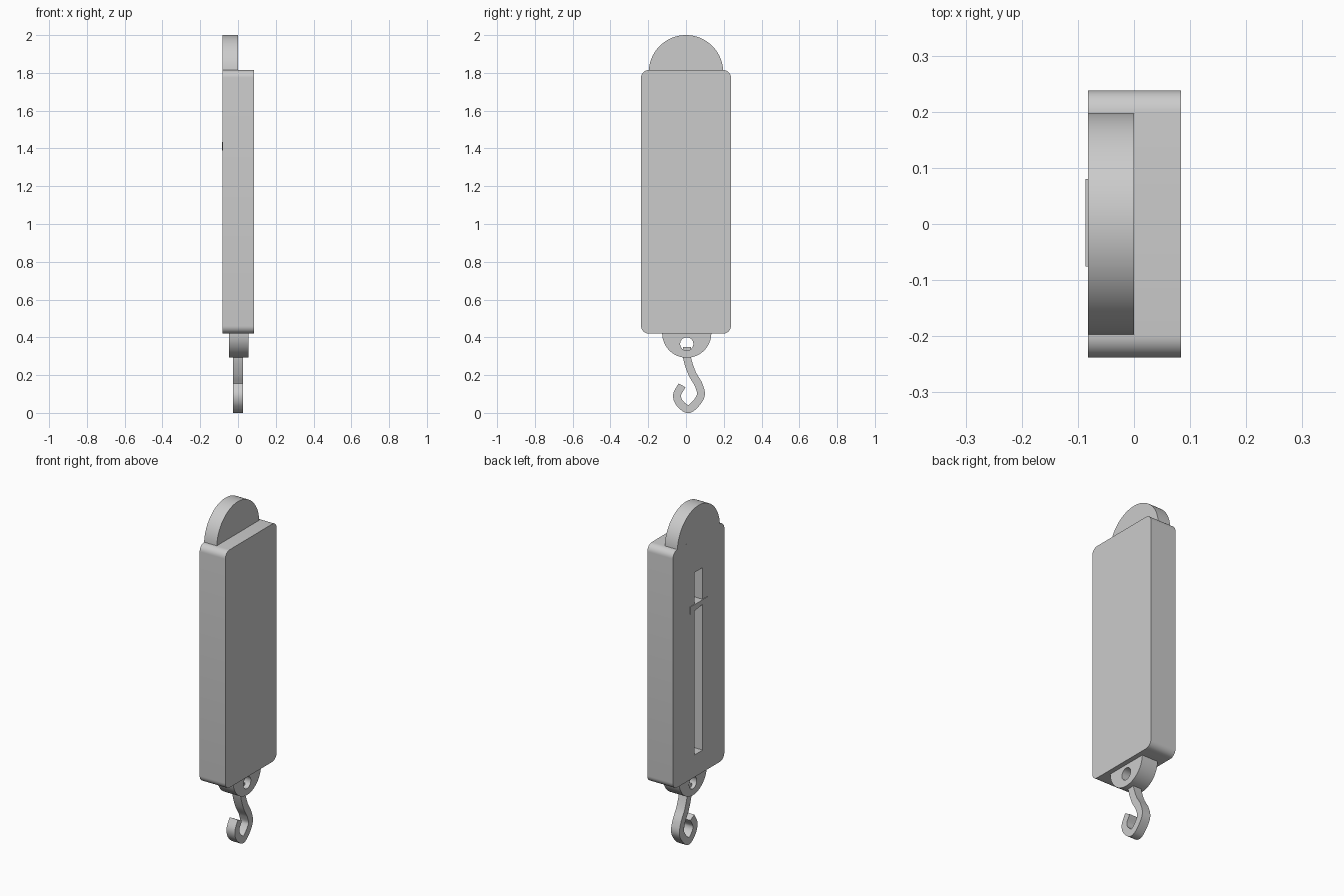
import bpy
import bmesh
from math import pi, sin, cos, radians
from mathutils import Vector

default = bpy.data.objects.get("Cube")
if default:
    bpy.data.objects.remove(default, do_unlink=True)

grey = bpy.data.materials.new("plain grey")
grey.use_nodes = True
COLOUR = (0.6, 0.6, 0.6, 1)
grey.diffuse_color = COLOUR
grey.node_tree.nodes["Principled BSDF"].inputs["Base Color"].default_value = COLOUR

BACK, FACE = 0.084, -0.082      # flat back and slotted face of the case
TOP, BOTTOM = 1.815, 0.42


def prism(name, outline, x0, x1):
    """Extrude a (y, z) outline along x."""
    bm = bmesh.new()
    base = bm.faces.new([bm.verts.new((x0, y, z)) for y, z in outline])
    grown = bmesh.ops.extrude_face_region(bm, geom=[base])["geom"]
    moved = [v for v in grown if isinstance(v, bmesh.types.BMVert)]
    bmesh.ops.translate(bm, verts=moved, vec=(x1 - x0, 0, 0))
    bmesh.ops.recalc_face_normals(bm, faces=bm.faces)
    mesh = bpy.data.meshes.new(name)
    bm.to_mesh(mesh)
    bm.free()
    mesh.materials.append(grey)
    obj = bpy.data.objects.new(name, mesh)
    bpy.context.collection.objects.link(obj)
    return obj


def arc(cy, cz, r, start, end, steps):
    angles = [start + (end - start) * i / steps for i in range(steps + 1)]
    return [(cy + r * cos(a), cz + r * sin(a)) for a in angles]


def rounded_rect(half, z0, z1, r):
    corners = [(half - r, z1 - r), (r - half, z1 - r),
               (r - half, z0 + r), (half - r, z0 + r)]
    points = []
    for i, (cy, cz) in enumerate(corners):
        points += arc(cy, cz, r, i * pi / 2, (i + 1) * pi / 2, 8)
    return points


def cut(target, cutter):
    """Subtract the cutter, then discard it."""
    mod = target.modifiers.new("cut", 'BOOLEAN')
    mod.operation = 'DIFFERENCE'
    mod.solver = 'EXACT'
    mod.object = cutter
    select(target)
    bpy.ops.object.modifier_apply(modifier=mod.name)
    bpy.data.objects.remove(cutter, do_unlink=True)


def select(obj):
    bpy.ops.object.select_all(action='DESELECT')
    obj.select_set(True)
    bpy.context.view_layer.objects.active = obj


def smooth_path(points, steps):
    """Catmull-Rom path through the points."""
    p = [Vector(q) for q in points]
    p = [2 * p[0] - p[1]] + p + [2 * p[-1] - p[-2]]
    path = []
    for a, b, c, d in zip(p, p[1:], p[2:], p[3:]):
        for i in range(steps):
            t = i / steps
            path.append((2 * b + (c - a) * t + (2 * a - 5 * b + 4 * c - d) * t ** 2
                         + (3 * b - a - 3 * c + d) * t ** 3) / 2)
    return path + [p[-2]]


def ribbon(path, half):
    """Outline of constant width around a path."""
    left, right = [], []
    for i, p in enumerate(path):
        t = (path[min(i + 1, len(path) - 1)] - path[max(i - 1, 0)]).normalized()
        n = Vector((-t.y, t.x)) * half
        left.append(p + n)
        right.append(p - n)
    return left + right[::-1]


# Case with a long scale slot
case = prism("case", rounded_rect(0.238, BOTTOM, TOP, 0.04), FACE, BACK)
slot = [(-0.037, 0.55), (0.037, 0.55), (0.037, 1.62), (-0.037, 1.62)]
cut(case, prism("slot_cutter", slot, FACE - 0.1, 0.03))

# Half-round tab on top, flush with the slotted face
tab = prism("top_tab", arc(0, 1.803, 0.197, radians(3.5), radians(176.5), 48), FACE, 0)

# Lug with a hole for the hook
lug = prism("hook_lug", arc(0.004, BOTTOM + 0.002, 0.13, pi, 2 * pi, 40), -0.048, 0.056)
cut(lug, prism("hole_cutter", arc(0.004, 0.365, 0.035, 0, 2 * pi, 32)[:-1], -0.2, 0.2))

# Hook
centre = [(0.006, 0.348), (0.006, 0.29), (0.032, 0.21), (0.068, 0.145), (0.076, 0.085),
          (0.018, 0.021), (-0.032, 0.05), (-0.047, 0.095), (-0.021, 0.146)]
hook = prism("hook", ribbon(smooth_path(centre, 8), 0.021), -0.027, 0.027)

# Pointer: a block in the slot and a thin tapered plate over the face
block = prism("pointer_block", [(-0.036, 1.405), (0.036, 1.395), (0.036, 1.435),
                                (-0.036, 1.435)], FACE, 0.03)
plate = prism("pointer_plate", [(0.08, 1.39), (0.08, 1.435), (-0.076, 1.435)],
              FACE - 0.004, FACE)

for obj in (case, tab, lug, hook, block, plate):
    select(obj)
    bpy.ops.object.shade_smooth_by_angle(angle=radians(30))
